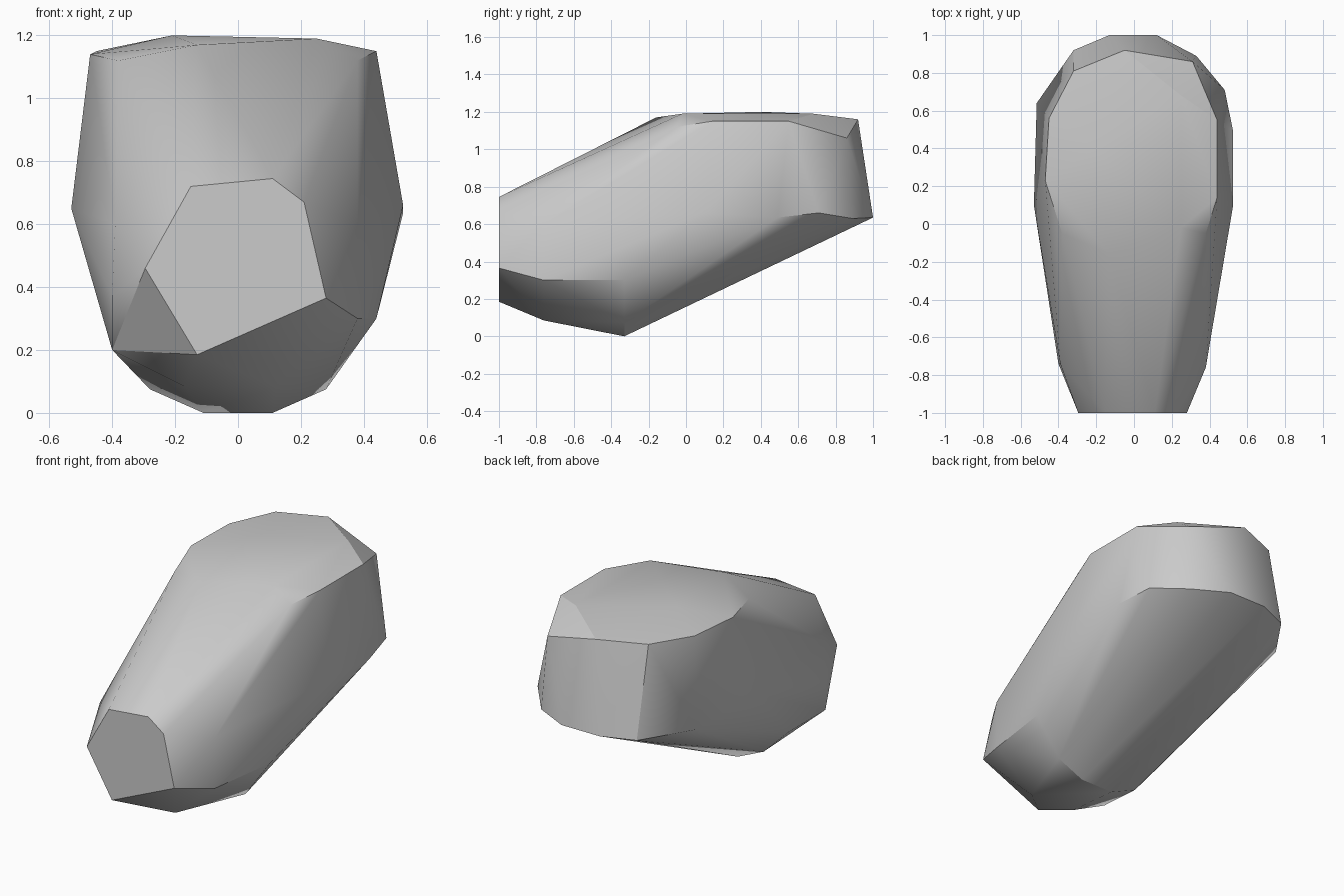
import bpy
import bmesh
import math

# Remove the default cube
default_cube = bpy.data.objects.get("Cube")
if default_cube:
    bpy.data.objects.remove(default_cube, do_unlink=True)


def make_material(name, colour):
    material = bpy.data.materials.new(name)
    material.use_nodes = True
    material.diffuse_color = colour
    shader = material.node_tree.nodes["Principled BSDF"]
    shader.inputs["Base Color"].default_value = colour
    shader.inputs["Roughness"].default_value = 0.8
    return material


def convex_body(name, loops, material, sharp_angle):
    """Stretch one convex skin over all the loops of corner points."""
    bm = bmesh.new()
    for loop in loops:
        for corner in loop:
            bm.verts.new(corner)
    hull = bmesh.ops.convex_hull(bm, input=bm.verts[:])
    leftover = [v for v in bm.verts if not v.link_faces]
    bmesh.ops.delete(bm, geom=leftover, context="VERTS")
    bmesh.ops.recalc_face_normals(bm, faces=bm.faces[:])
    mesh = bpy.data.meshes.new(name)
    bm.to_mesh(mesh)
    bm.free()
    mesh.materials.append(material)
    body = bpy.data.objects.new(name, mesh)
    bpy.context.collection.objects.link(body)
    bpy.ops.object.select_all(action="DESELECT")
    body.select_set(True)
    bpy.context.view_layer.objects.active = body
    bpy.ops.object.shade_smooth_by_angle(angle=math.radians(sharp_angle))
    return body


# Flat nose facet at the front, given as x, z
nose = [(x, -1, z) for x, z in (
    (-.15, .72), (.11, .745), (.21, .67),
    (.28, .365), (-.13, .185), (-.295, .46))]

# Rim of the crown, then the low dome inside it
crown = [
    (-.05, .92, 1.16), (.31, .86, 1.06), (.44, .55, 1.15),
    (.44, .14, 1.15), (.38, -.05, 1.12), (-.38, -.05, 1.12),
    (-.47, .23, 1.14), (-.45, .56, 1.15), (-.32, .81, 1.16)]
dome = [
    (.25, .68, 1.19), (.25, -.02, 1.19),
    (-.13, -.16, 1.17), (-.21, .4, 1.2)]

# Widest loop, running round the back and forward along both flanks
girdle = [
    (-.13, 1, .635), (.12, 1, .635), (.33, .89, .63),
    (.48, .71, .66), (.525, .49, .635), (.525, .1, .66),
    (.44, -.33, .3), (.38, -.76, .3), (.38, -.76, .6),
    (-.32, .92, .63), (-.515, .64, .64), (-.53, .1, .65),
    (-.4, -.74, .37), (-.39, -.74, .6)]

# Keel and chin underneath
belly = [(side * x, -.33, z) for side in (-1, 1)
         for x, z in ((.11, 0), (.28, .075))]
chin = [(.12, -.76, .085), (-.17, -.74, .085), (-.4, -.4, .2), (-.4, -.74, .2)]

stone_grey = make_material("stone grey", (.6, .6, .6, 1))
convex_body("faceted_stone", (nose, crown, dome, girdle, belly, chin),
            stone_grey, 30)
